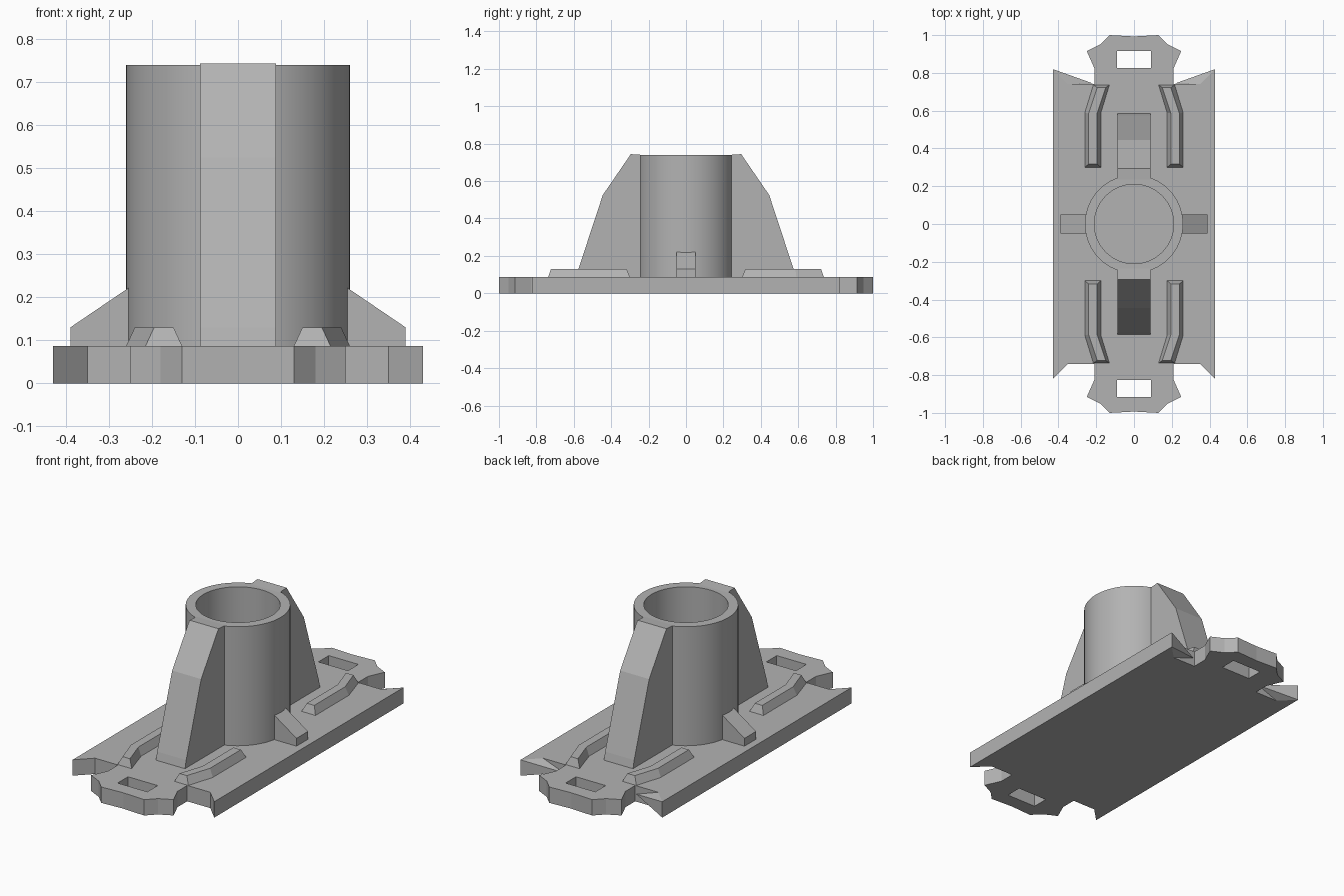
import bpy, bmesh, math
from mathutils import Vector

cube = bpy.data.objects.get("Cube")
if cube:
    bpy.data.objects.remove(cube)

PLATE_TOP = 0.087
TUBE_TOP = 0.74
EMBED = PLATE_TOP - 0.02

grey = bpy.data.materials.new("light_grey")
grey.use_nodes = True
grey.diffuse_color = (0.45, 0.45, 0.45, 1)
grey.node_tree.nodes["Principled BSDF"].inputs["Base Color"].default_value = grey.diffuse_color


def finish(name, bm, smooth=False):
    bmesh.ops.recalc_face_normals(bm, faces=bm.faces)
    mesh = bpy.data.meshes.new(name)
    bm.to_mesh(mesh)
    bm.free()
    mesh.materials.append(grey)
    obj = bpy.data.objects.new(name, mesh)
    bpy.context.collection.objects.link(obj)
    if smooth:
        bpy.ops.object.select_all(action='DESELECT')
        obj.select_set(True)
        bpy.context.view_layer.objects.active = obj
        bpy.ops.object.shade_smooth_by_angle(angle=math.radians(30))
    return obj


def extrude_loops(name, loops, offset):
    """Fill closed loops (inner ones become holes) and extrude them."""
    bm = bmesh.new()
    for loop in loops:
        vs = [bm.verts.new(p) for p in loop]
        for a, b in zip(vs, vs[1:] + vs[:1]):
            bm.edges.new((a, b))
    bmesh.ops.triangle_fill(bm, edges=bm.edges[:], use_beauty=True)
    bmesh.ops.dissolve_limit(bm, angle_limit=0.01, verts=[], edges=bm.edges[:])
    new = bmesh.ops.extrude_face_region(bm, geom=bm.faces[:], use_keep_orig=True)
    verts = [g for g in new["geom"] if isinstance(g, bmesh.types.BMVert)]
    bmesh.ops.translate(bm, verts=verts, vec=Vector(offset))
    return finish(name, bm)


# Base plate with notched ends and two slots
quarter = [(0.43, 0.82), (0.35, 0.74), (0.21, 0.74), (0.21, 0.825),
           (0.25, 0.915), (0.18, 0.95), (0.13, 1.0)]
back = quarter + [(0, 0.993)] + [(-x, y) for x, y in reversed(quarter)]
outline = back + [(-x, -y) for x, y in back]
slots = [[(sx * 0.09, s * y) for sx, y in
          ((-1, 0.825), (1, 0.825), (1, 0.915), (-1, 0.915))] for s in (1, -1)]
extrude_loops("base_plate", [[(x, y, 0) for x, y in loop] for loop in [outline] + slots],
              (0, 0, PLATE_TOP))

# Tapered wedges in the two back corners
for side, label in ((1, "left"), (-1, "right")):
    bm = bmesh.new()
    base = [bm.verts.new((side * x, y, z)) for x, y, z in
            ((0.43, 0.82, 0), (0.35, 0.74, 0), (0.35, 0.74, PLATE_TOP), (0.43, 0.82, PLATE_TOP))]
    tip = bm.verts.new((side * 0.22, 0.745, PLATE_TOP / 2))
    bm.faces.new(base)
    for i in range(4):
        bm.faces.new((base[i], base[(i + 1) % 4], tip))
    finish(label + "_corner_wedge", bm)

# Hollow tube, closed at the plate
SEGMENTS = 64
bm = bmesh.new()
rings = []
for r, z in ((0.26, EMBED), (0.26, TUBE_TOP), (0.21, TUBE_TOP), (0.21, PLATE_TOP)):
    rings.append([bm.verts.new((r * math.cos(a), r * math.sin(a), z))
                  for a in (2 * math.pi * i / SEGMENTS for i in range(SEGMENTS))])
for low, high in zip(rings, rings[1:]):
    for i in range(SEGMENTS):
        j = (i + 1) % SEGMENTS
        bm.faces.new((low[i], low[j], high[j], high[i]))
bm.faces.new(rings[-1])
finish("tube", bm, smooth=True)

# Tall ribs at front and back
rib = [(0.235, EMBED), (0.235, TUBE_TOP), (0.295, TUBE_TOP + 0.004),
       (0.445, 0.525), (0.575, 0.13), (0.59, EMBED)]
for s, label in ((-1, "front"), (1, "back")):
    extrude_loops(label + "_rib", [[(-0.088, s * y, z) for y, z in rib]], (0.176, 0, 0))

# Small side gussets
gusset = [(0.25, EMBED), (0.25, 0.225), (0.39, 0.13), (0.39, EMBED)]
for s, label in ((1, "left"), (-1, "right")):
    extrude_loops(label + "_gusset", [[(s * x, -0.05, z) for x, z in gusset]], (0, 0.1, 0))

# Bent bevelled rails: sections are (y low, y high, outer x, inner x)
sections = [(0.30, 0.318, 0.26, 0.175), (0.59, 0.585, 0.26, 0.175), (0.737, 0.722, 0.215, 0.13)]
for sx, side in ((1, "left"), (-1, "right")):
    for sy, end in ((-1, "front"), (1, "back")):
        bm = bmesh.new()
        loops = []
        for y0, y1, xo, xi in sections:
            pts = ((xo, y0, PLATE_TOP), (xo - 0.02, y1, 0.13),
                   (xi + 0.02, y1, 0.13), (xi, y0, PLATE_TOP))
            loops.append([bm.verts.new((sx * x, sy * y, z)) for x, y, z in pts])
        for a, b in zip(loops, loops[1:]):
            for i in range(4):
                j = (i + 1) % 4
                bm.faces.new((a[i], a[j], b[j], b[i]))
        bm.faces.new(loops[0])
        bm.faces.new(loops[-1])
        finish(f"{end}_{side}_rail", bm)
